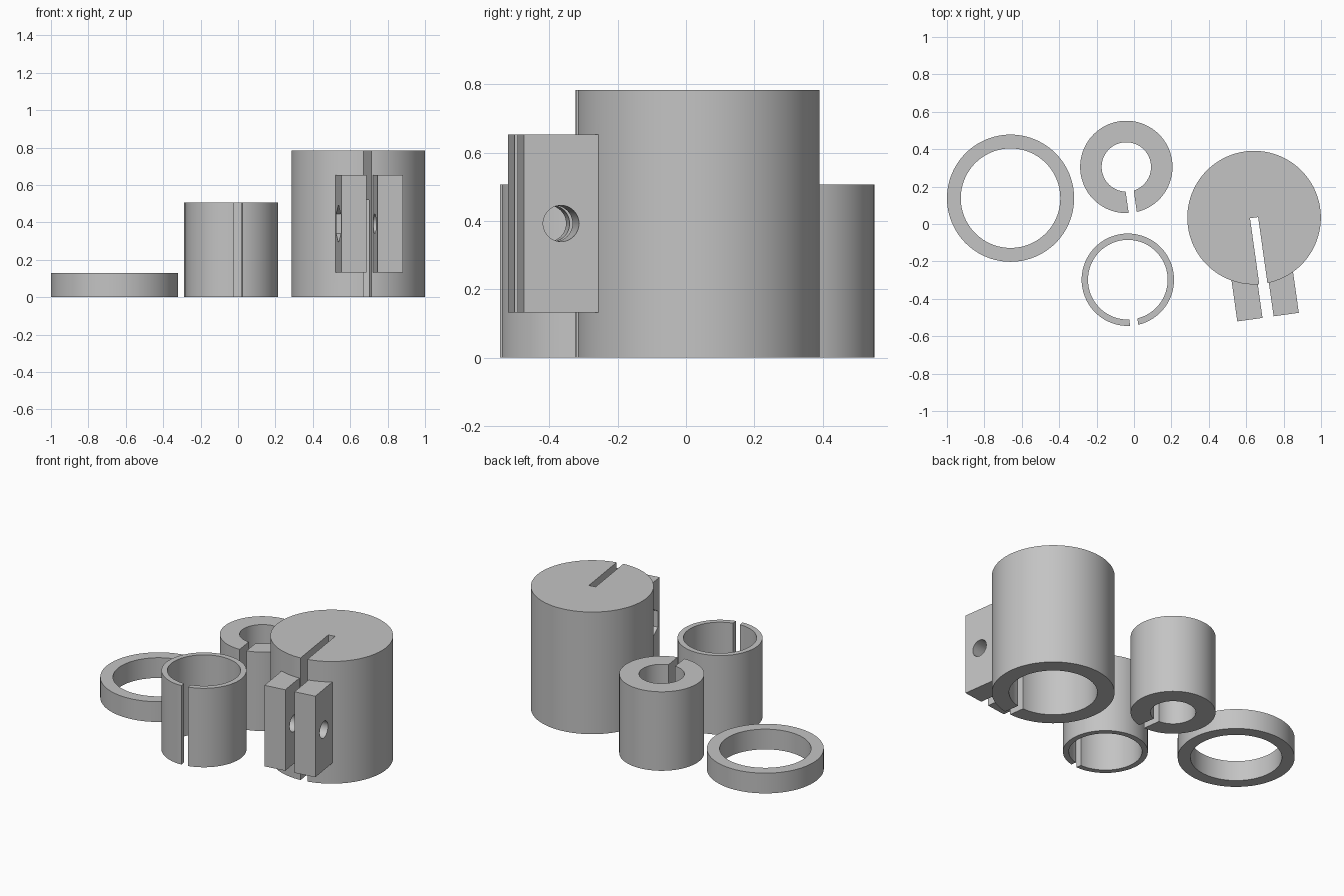
import bpy, math
from mathutils import Matrix, Vector

if "Cube" in bpy.data.objects:
    bpy.data.objects.remove(bpy.data.objects["Cube"])

TILT = math.radians(8)        # all slots point to the front, turned by this angle
SLOT = 0.044

grey = bpy.data.materials.new("grey plastic")
grey.diffuse_color = (0.55, 0.55, 0.55, 1)
grey.use_nodes = True
grey.node_tree.nodes["Principled BSDF"].inputs["Base Color"].default_value = grey.diffuse_color


def finish(ob, name):
    ob.name = name
    ob.data.materials.clear()
    ob.data.materials.append(grey)
    return ob


def cylinder(name, c, r, z0, z1, sides=96):
    bpy.ops.mesh.primitive_cylinder_add(vertices=sides, radius=r, depth=z1 - z0,
                                        location=(c[0], c[1], (z0 + z1) / 2))
    return finish(bpy.context.object, name)


def place(c, across, out, z):
    """Point measured across and outward along the slot direction from centre c."""
    v = Matrix.Rotation(TILT, 3, 'Z') @ Vector((across, -out, 0))
    return (c[0] + v.x, c[1] + v.y, z)


def block(name, c, a0, a1, o0, o1, z0, z1):
    bpy.ops.mesh.primitive_cube_add(size=1, rotation=(0, 0, TILT),
                                    location=place(c, (a0 + a1) / 2, (o0 + o1) / 2, (z0 + z1) / 2))
    ob = bpy.context.object
    ob.scale = (a1 - a0, o1 - o0, z1 - z0)
    return finish(ob, name)


def cross_bar(name, c, a0, a1, out, z, r, sides):
    """Prism lying across the slot, with a corner pointing up."""
    bpy.ops.mesh.primitive_cylinder_add(vertices=sides, radius=r, depth=a1 - a0,
                                        location=place(c, (a0 + a1) / 2, out, z))
    ob = bpy.context.object
    turn = Matrix.Rotation(TILT, 3, 'Z') @ Matrix.Rotation(math.pi / 2, 3, 'Y')
    up = turn.inverted() @ Vector((0, 0, 1))
    spin = math.atan2(up.y, up.x) - math.pi / 2
    ob.rotation_euler = (turn @ Matrix.Rotation(spin, 3, 'Z')).to_euler()
    return finish(ob, name)


def boolean(ob, tool, op='DIFFERENCE'):
    mod = ob.modifiers.new(op.lower(), 'BOOLEAN')
    mod.operation, mod.object, mod.solver = op, tool, 'EXACT'
    bpy.context.view_layer.objects.active = ob
    bpy.ops.object.modifier_apply(modifier=mod.name)
    bpy.data.objects.remove(tool, do_unlink=True)


def smooth(ob):
    bpy.ops.object.select_all(action='DESELECT')
    ob.select_set(True)
    bpy.context.view_layer.objects.active = ob
    bpy.ops.object.shade_smooth_by_angle(angle=math.radians(30))


def tube(name, c, r_out, r_in, h, slotted):
    ob = cylinder(name, c, r_out, 0, h)
    boolean(ob, cylinder("bore", c, r_in, -0.1, h + 0.1))
    if slotted:
        boolean(ob, block("slot", c, -SLOT / 2, SLOT / 2, 0, r_out + 0.1, -0.1, h + 0.1))
    smooth(ob)


# Plain ring, thick bushing and thin sleeve
tube("flat_ring", (-0.66, 0.138), 0.34, 0.266, 0.13, False)
tube("thick_bushing", (-0.041, 0.305), 0.247, 0.132, 0.507, True)
tube("thin_sleeve", (-0.033, -0.298), 0.247, 0.213, 0.507, True)

# Clamp body with two ears
C = (0.642, 0.034)
clamp = cylinder("clamp_body", C, 0.357, 0, 0.784, 128)
for s in (-1, 1):
    a = sorted((s * 0.03, s * 0.166))
    boolean(clamp, block("ear", C, a[0], a[1], 0.27, 0.537, 0.133, 0.653), 'UNION')
# Blind bore from below, clamping slot, bolt hole and nut pocket
boolean(clamp, cylinder("bore", C, 0.257, -0.1, 0.52))
boolean(clamp, block("slot", C, -SLOT / 2, SLOT / 2, 0, 0.7, -0.1, 0.9))
boolean(clamp, cross_bar("bolt_hole", C, -0.3, 0.3, 0.427, 0.393, 0.053, 48))
boolean(clamp, cross_bar("nut_pocket", C, -0.3, -0.106, 0.427, 0.393, 0.103, 6))
smooth(clamp)
